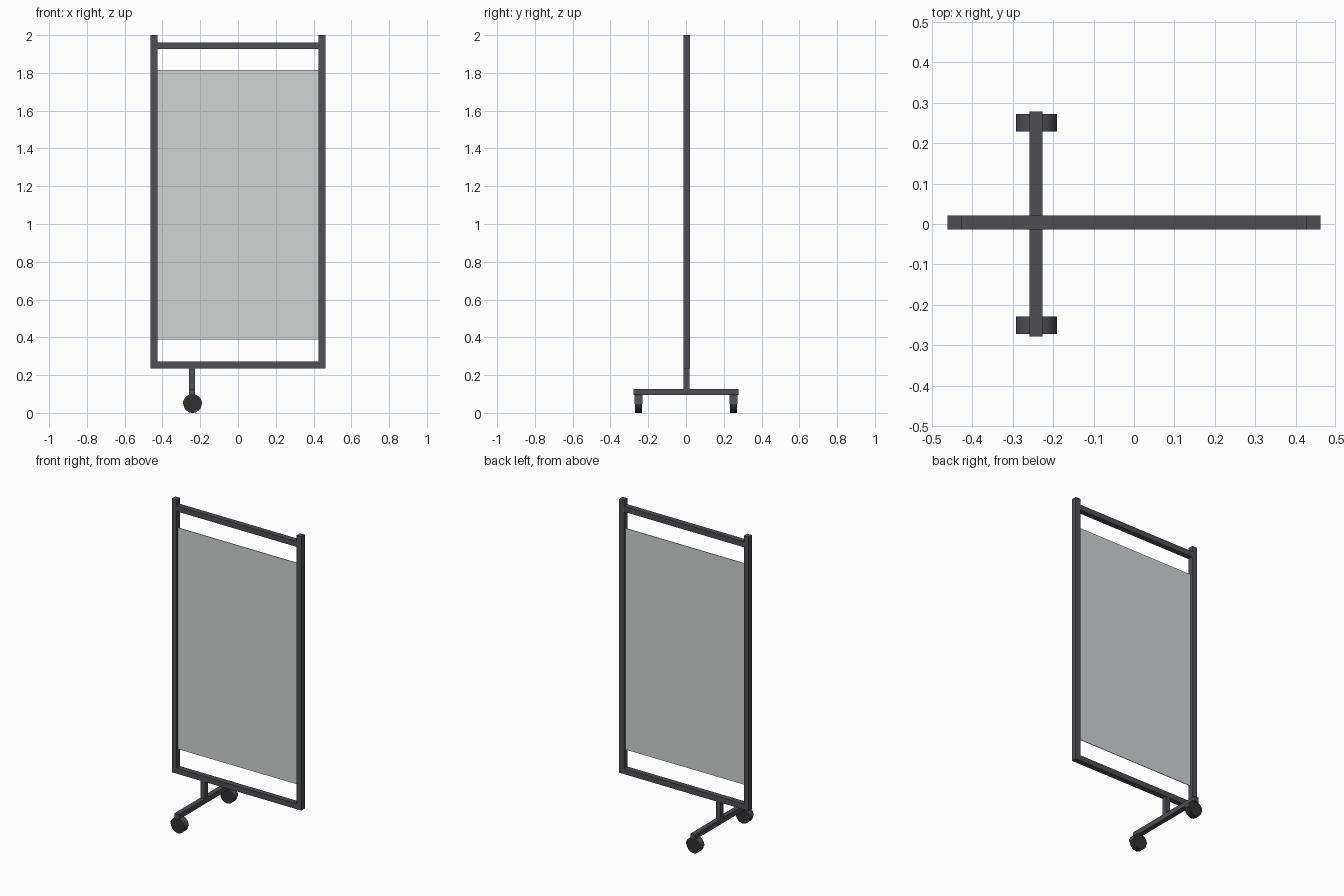
import bpy
import bmesh
import math

if "Cube" in bpy.data.objects:
    bpy.data.objects.remove(bpy.data.objects["Cube"])


def material(name, rgb):
    m = bpy.data.materials.new(name)
    m.diffuse_color = (*rgb, 1.0)
    m.use_nodes = True
    m.node_tree.nodes["Principled BSDF"].inputs["Base Color"].default_value = m.diffuse_color
    return m


FRAME = material("dark_grey_metal", (0.08, 0.077, 0.088))
WHEEL = material("black_rubber", (0.03, 0.03, 0.031))
SHEET = material("pale_grey_sheet", (0.63, 0.66, 0.655))


def box(name, x, y, z, mat):
    """Box from (min, max) ranges on each axis."""
    bpy.ops.mesh.primitive_cube_add(size=1, location=[(a + b) / 2 for a, b in (x, y, z)])
    ob = bpy.context.object
    ob.name = name
    ob.scale = [b - a for a, b in (x, y, z)]
    bpy.ops.object.transform_apply(location=False, rotation=False, scale=True)
    ob.data.materials.append(mat)
    return ob


def fender(name, x, y, z, r_in, r_out, width, mat, n=16):
    """Half-round shell over a wheel, open at both sides."""
    bm = bmesh.new()
    rings = []
    for i in range(n + 1):
        a = math.pi * i / n
        c, s = math.cos(a), math.sin(a)
        rings.append([bm.verts.new((r * c, w, r * s)) for r, w in
                      ((r_in, -width / 2), (r_out, -width / 2),
                       (r_out, width / 2), (r_in, width / 2))])
    for p, q in zip(rings, rings[1:]):
        for k in range(4):
            bm.faces.new((p[k], p[(k + 1) % 4], q[(k + 1) % 4], q[k]))
    bm.faces.new(rings[0])
    bm.faces.new(rings[-1])
    bmesh.ops.recalc_face_normals(bm, faces=bm.faces)
    me = bpy.data.meshes.new(name)
    bm.to_mesh(me)
    bm.free()
    ob = bpy.data.objects.new(name, me)
    ob.location = (x, y, z)
    bpy.context.collection.objects.link(ob)
    me.materials.append(mat)
    bpy.ops.object.select_all(action='DESELECT')
    ob.select_set(True)
    bpy.context.view_layer.objects.active = ob
    bpy.ops.object.shade_smooth_by_angle(angle=math.radians(35))


FY = (-0.014, 0.021)        # frame depth
INNER, OUTER = 0.427, 0.462

# upright posts
for side, s in (("left", -1), ("right", 1)):
    box(side + "_post", sorted((s * INNER, s * OUTER)), FY, (0.236, 2.0), FRAME)

# cross rails
for name, z in (("bottom_rail", (0.236, 0.271)), ("top_rail", (1.926, 1.961))):
    box(name, (-INNER, INNER), FY, z, FRAME)

# thin sheet between the posts
box("screen_sheet", (-INNER, INNER), (0.0015, 0.0055), (0.388, 1.814), SHEET)

# single foot: stem and cross bar
FX = (-0.259, -0.227)
box("foot_stem", FX, (-0.0125, 0.0195), (0.126, 0.236), FRAME)
box("foot_bar", FX, (-0.278, 0.278), (0.094, 0.126), FRAME)

# caster wheels with fenders at both ends of the foot
for side, y in (("front", -0.251), ("back", 0.251)):
    bpy.ops.mesh.primitive_cylinder_add(vertices=32, radius=0.048, depth=0.037,
                                        location=(-0.241, y, 0.048),
                                        rotation=(math.pi / 2, 0, 0))
    w = bpy.context.object
    w.name = side + "_wheel"
    w.data.materials.append(WHEEL)
    bpy.ops.object.shade_smooth_by_angle(angle=math.radians(35))
    fender(side + "_fender", -0.241, y, 0.048, 0.0475, 0.051, 0.043, FRAME)
